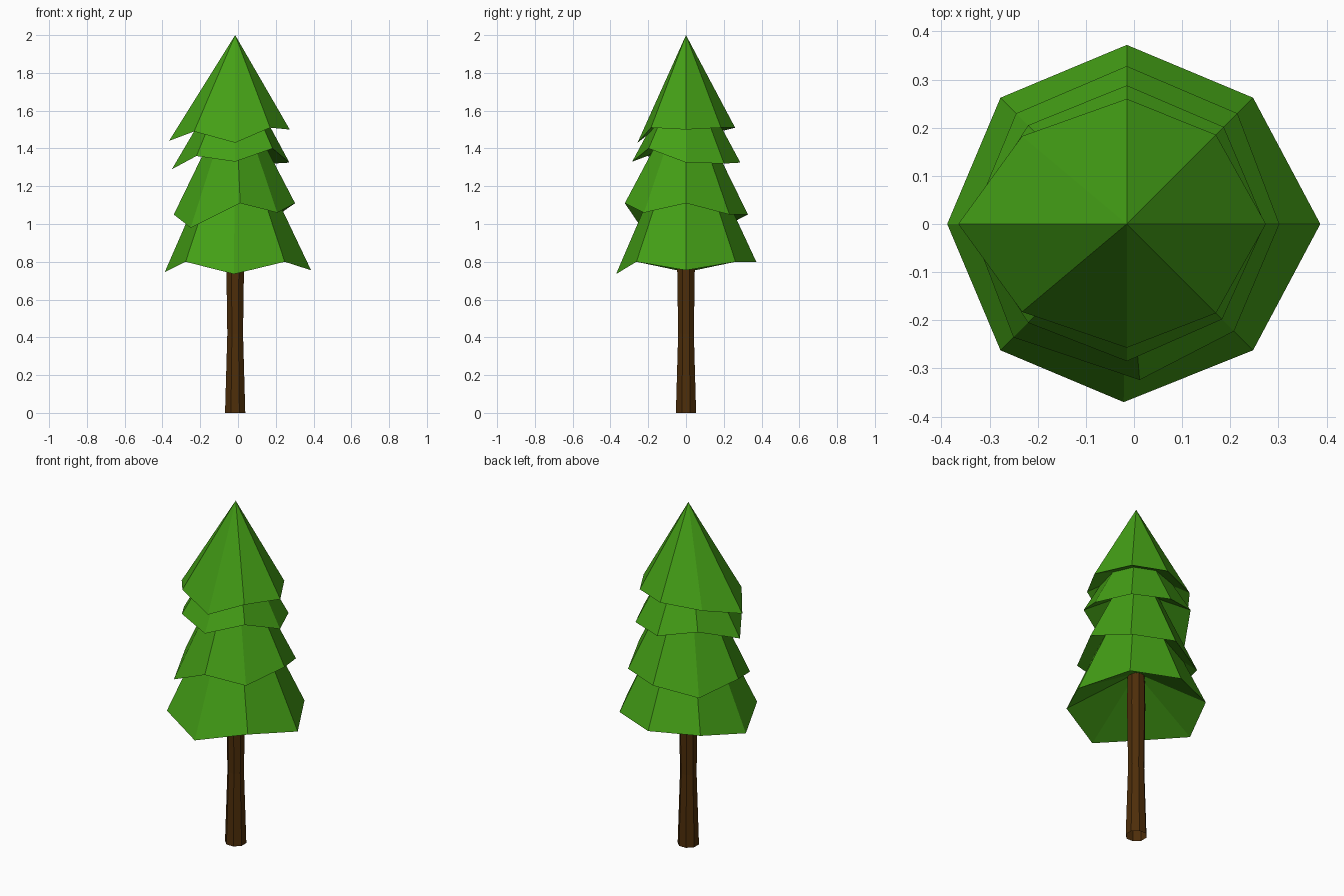
import bpy
import bmesh
from math import cos, sin, radians

if "Cube" in bpy.data.objects:
    bpy.data.objects.remove(bpy.data.objects["Cube"])

CX = -0.015  # tree axis


def material(name, color):
    m = bpy.data.materials.new(name)
    m.diffuse_color = color
    m.use_nodes = True
    m.node_tree.nodes["Principled BSDF"].inputs["Base Color"].default_value = m.diffuse_color
    return m


def add_object(name, bm, mat):
    mesh = bpy.data.meshes.new(name)
    bm.to_mesh(mesh)
    bm.free()
    mesh.materials.append(mat)
    bpy.context.collection.objects.link(bpy.data.objects.new(name, mesh))


def ring(bm, points, twist=0.0, bends={}):
    """One loop of vertices from (radius, height) pairs; bends shifts single angles."""
    n = len(points)
    verts = []
    for i, (r, z) in enumerate(points):
        a = radians(360 * i / n + twist + bends.get(i, 0))
        verts.append(bm.verts.new((CX + r * cos(a), r * sin(a), z)))
    return verts


def foliage_tier(name, apex_z, hollow_z, rim, bends={}):
    """Eight-sided cone with a ragged rim and a shallower hollow underside."""
    bm = bmesh.new()
    verts = ring(bm, rim, 0, bends)
    tip = bm.verts.new((CX, 0, apex_z))
    hollow = bm.verts.new((CX, 0, hollow_z))
    for i in range(8):
        j = (i + 1) % 8
        bm.faces.new((verts[i], verts[j], tip))
        bm.faces.new((verts[j], verts[i], hollow))
    add_object(name, bm, green)


green = material("needles", (0.058, 0.35, 0.008, 1))
brown = material("bark", (0.075, 0.027, 0.003, 1))

# Foliage, top to bottom; rims start at +x and go counter-clockwise
foliage_tier("foliage_top", 2.0, 1.63, [
    (.289, 1.50), (.262, 1.51), (.26, 1.51), (.284, 1.49),
    (.35, 1.44), (.284, 1.49), (.257, 1.43), (.262, 1.51)], {3: 5, 5: -5})
foliage_tier("foliage_upper", 1.86, 1.50, [
    (.287, 1.325), (.285, 1.32), (.288, 1.325), (.29, 1.37),
    (.335, 1.29), (.29, 1.36), (.285, 1.33), (.28, 1.40)])
foliage_tier("foliage_middle", 1.72, 1.24, [
    (.317, 1.11), (.325, 1.05), (.328, 1.05), (.325, 1.0),
    (.325, 1.05), (.333, .98), (.325, 1.11), (.315, 1.06)], {6: 4.7})
foliage_tier("foliage_bottom", 1.6, 1.0, [
    (.402, .755), (.371, .80), (.372, .80), (.371, .80),
    (.373, .745), (.371, .80), (.37, .735), (.371, .80)], {6: -1})

# Trunk with a slight waist, open at the foot
bm = bmesh.new()
loops = [ring(bm, [(r, z)] * 8, 22.5)
         for r, z in ((.058, 0), (.045, .42), (.051, .8), (.045, 1.1))]
for low, high in zip(loops, loops[1:]):
    for i in range(8):
        j = (i + 1) % 8
        bm.faces.new((low[i], low[j], high[j], high[i]))
add_object("trunk", bm, brown)
